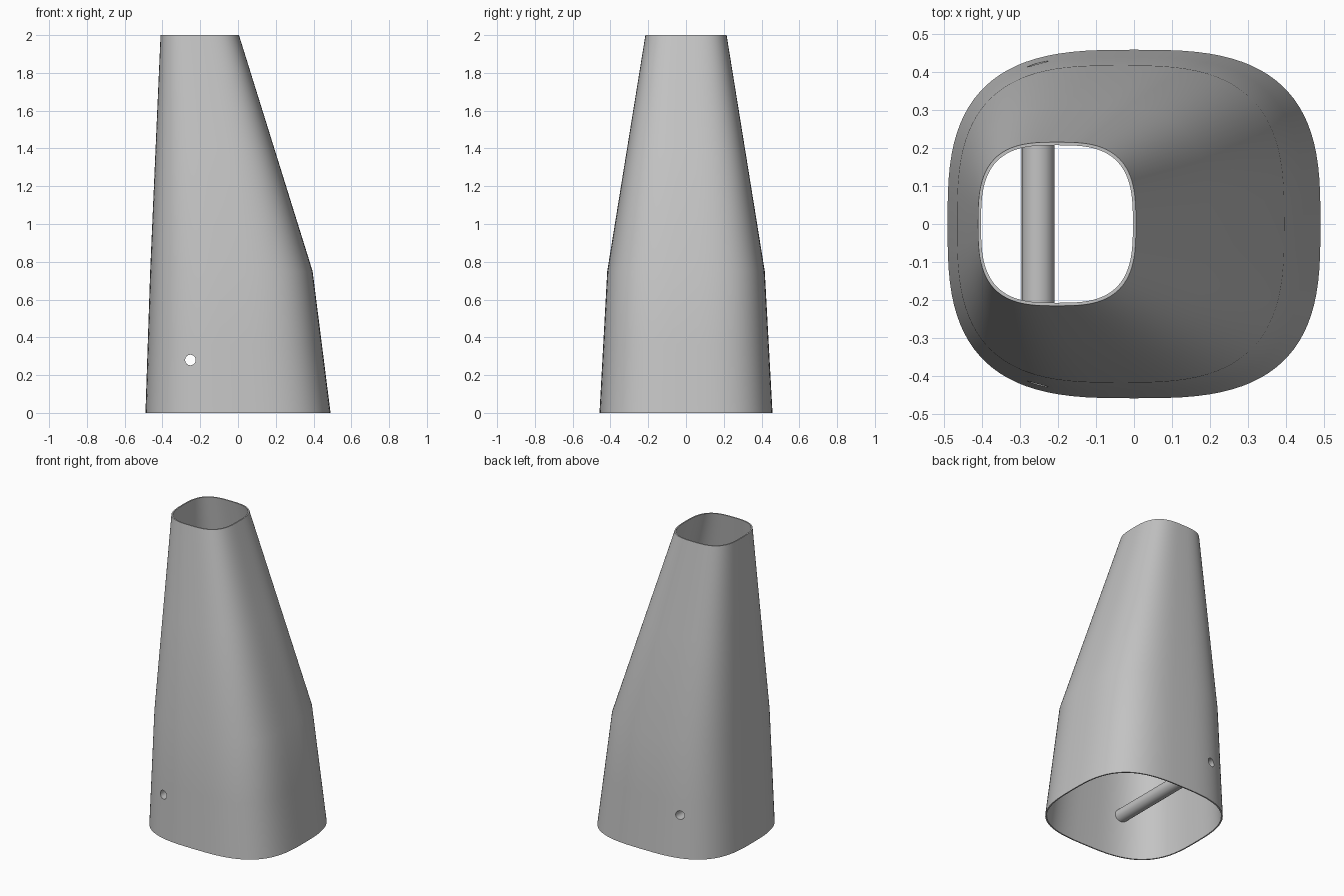
import bpy
import math

cube = bpy.data.objects.get("Cube")
if cube:
    bpy.data.objects.remove(cube, do_unlink=True)

SIDES = 96
WALL = 0.008
# height, right edge x, left edge x, half depth
SECTIONS = [(0, -0.49, 0.49, 0.458), (0.75, -0.465, 0.395, 0.417), (2, -0.41, 0.005, 0.215)]

grey = bpy.data.materials.new("plain_grey")
grey.use_nodes = True
grey.diffuse_color = (0.55, 0.55, 0.55, 1)
grey.node_tree.nodes["Principled BSDF"].inputs["Base Color"].default_value = grey.diffuse_color


def section_at(z):
    """Blend the straight-sided sections at one height."""
    for low, high in zip(SECTIONS, SECTIONS[1:]):
        if z <= high[0]:
            t = (z - low[0]) / (high[0] - low[0])
            return [a + (b - a) * t for a, b in zip(low, high)]


def ring(z, inset):
    """Rounded-square loop of points at one height."""
    z, x0, x1, depth = section_at(z)
    points = []
    for i in range(SIDES):
        angle = math.tau * i / SIDES
        c, s = math.cos(angle), math.sin(angle)
        x = math.copysign(abs(c) ** (2 / 3), c) * ((x1 - x0) / 2 - inset)
        y = math.copysign(abs(s) ** (2 / 3), s) * (depth - inset)
        points.append(((x0 + x1) / 2 + x, y, z))
    return points


def loft(name, rings, closed):
    """Skin the loops; join last to first, or cap both ends."""
    verts = [p for r in rings for p in r]
    n = len(rings)
    faces = []
    for k in range(n if closed else n - 1):
        a, b = k * SIDES, (k + 1) % n * SIDES
        for i in range(SIDES):
            j = (i + 1) % SIDES
            faces.append((a + i, a + j, b + j, b + i))
    if not closed:
        faces.append(tuple(reversed(range(SIDES))))
        faces.append(tuple(range((n - 1) * SIDES, n * SIDES)))
    mesh = bpy.data.meshes.new(name)
    mesh.from_pydata(verts, [], faces)
    obj = bpy.data.objects.new(name, mesh)
    bpy.context.collection.objects.link(obj)
    mesh.materials.append(grey)
    return obj


def rod(name, radius, length):
    """Cylinder running front to back through the lower body."""
    bpy.ops.mesh.primitive_cylinder_add(vertices=32, radius=radius, depth=length,
                                        location=(-0.252, 0, 0.28), rotation=(math.pi / 2, 0, 0))
    obj = bpy.context.object
    obj.name = name
    obj.data.materials.append(grey)
    return obj


def boolean(obj, cutter, operation):
    bpy.context.view_layer.objects.active = obj
    mod = obj.modifiers.new(operation.lower(), 'BOOLEAN')
    mod.operation = operation
    mod.object = cutter
    mod.solver = 'EXACT'
    bpy.ops.object.modifier_apply(modifier=mod.name)


# Hollow tapered body
heights = [0, 0.2, 0.36, 0.75, 1.4, 2]
outer = [ring(z, 0) for z in heights]
inner = [ring(z, WALL) for z in reversed(heights)]
shell = loft("tapered_shell", outer + inner, True)

# Cross tube, trimmed to follow the wall and bored through
tube = rod("cross_tube", 0.043, 1.2)
trim = loft("trim_helper", [ring(z, WALL / 2) for z in heights], False)
bore = rod("bore_helper", 0.028, 1.4)
boolean(tube, trim, 'INTERSECT')
for part in (tube, shell):
    boolean(part, bore, 'DIFFERENCE')
for helper in (trim, bore):
    helper.hide_render = True
    bpy.data.objects.remove(helper, do_unlink=True)

# Smooth walls with crisp rims
for part in (shell, tube):
    bpy.ops.object.select_all(action='DESELECT')
    part.select_set(True)
    bpy.context.view_layer.objects.active = part
    bpy.ops.object.shade_smooth_by_angle(angle=math.radians(30))
